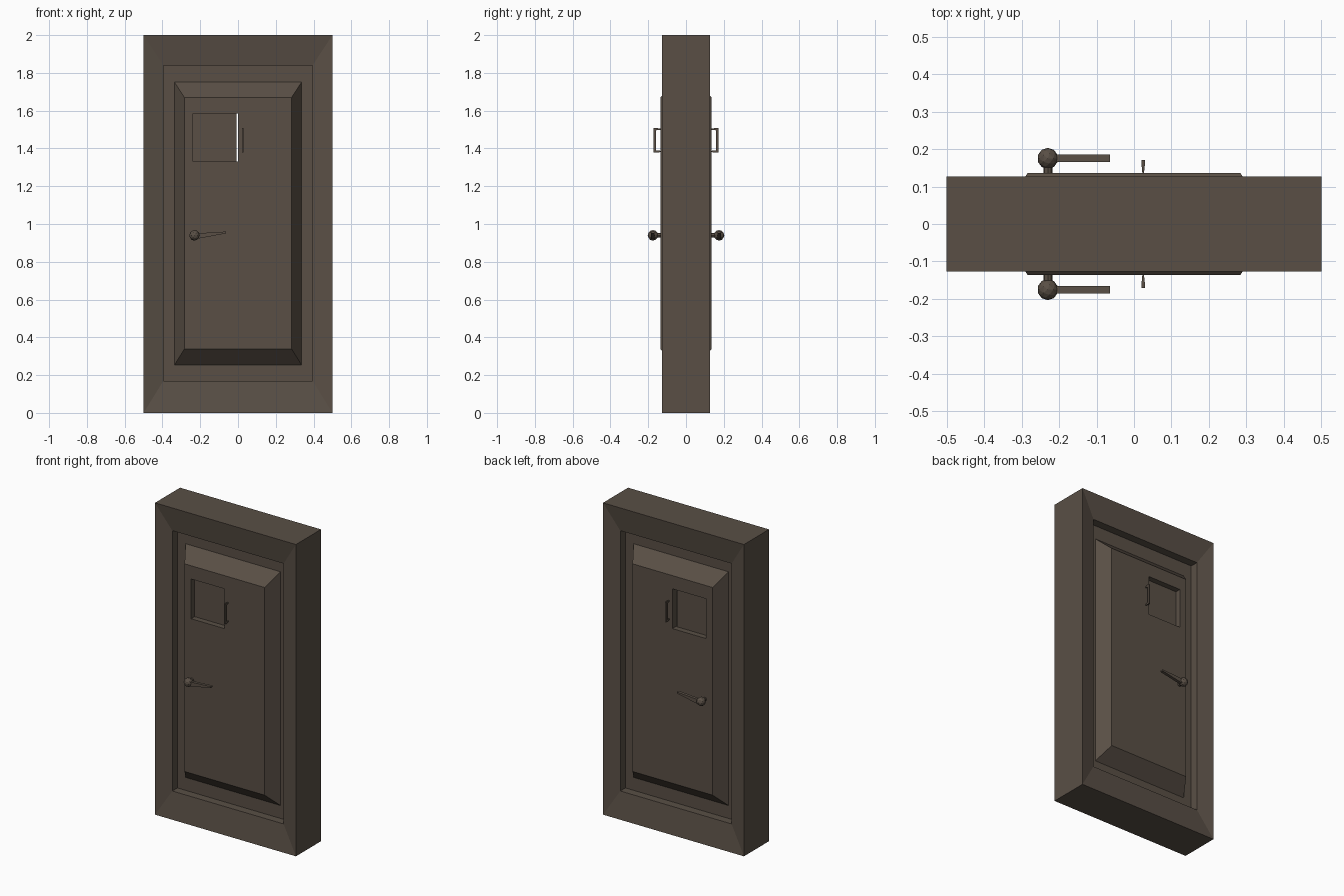
import bpy, bmesh, math
from mathutils import Matrix

if "Cube" in bpy.data.objects:
    bpy.data.objects.remove(bpy.data.objects["Cube"])

mat = bpy.data.materials.new("dark brown")
mat.diffuse_color = (0.1, 0.078, 0.06, 1)
mat.use_nodes = True
mat.node_tree.nodes["Principled BSDF"].inputs["Base Color"].default_value = mat.diffuse_color


def make(name, bm):
    bmesh.ops.recalc_face_normals(bm, faces=bm.faces)
    me = bpy.data.meshes.new(name)
    bm.to_mesh(me)
    bm.free()
    me.materials.append(mat)
    ob = bpy.data.objects.new(name, me)
    bpy.context.collection.objects.link(ob)
    return ob


def rect_loft(name, rings, closed):
    """Join xz rectangles (x0, x1, z0, z1, y) one after another."""
    bm = bmesh.new()
    loops = [[bm.verts.new(p) for p in ((a, y, c), (b, y, c), (b, y, d), (a, y, d))]
             for a, b, c, d, y in rings]
    pairs = list(zip(loops, loops[1:]))
    if closed:
        pairs.append((loops[-1], loops[0]))
    else:
        bm.faces.new(loops[0])
        bm.faces.new(loops[-1])
    for p, q in pairs:
        for i in range(4):
            j = (i + 1) % 4
            bm.faces.new((p[i], p[j], q[j], q[i]))
    return make(name, bm)


def both_sides(half):
    """Add the same rings mirrored to the back."""
    return half + [r[:4] + (-r[4],) for r in reversed(half)]


# Frame with faces sloping in toward the opening
rect_loft("door_frame", both_sides([
    (-0.5, 0.5, 0, 2, -0.127), (-0.395, 0.395, 0.17, 1.84, -0.102)]), True)

# Leaf with raised bevelled panel and a window hole
rect_loft("door_leaf", both_sides([
    (-0.395, 0.395, 0.17, 1.84, -0.05),
    (-0.337, 0.337, 0.253, 1.752, -0.05),
    (-0.284, 0.284, 0.338, 1.67, -0.136),
    (-0.237, 0.001, 1.33, 1.585, -0.136)]), True)

# Sliding shutter, leaving a narrow slit
rect_loft("window_shutter", both_sides([(-0.237, -0.007, 1.33, 1.585, -0.1)]), False)

for s, side in ((-1, "front"), (1, "back")):
    # Shutter pull: bar and two tapered stems
    rect_loft(side + "_shutter_pull", [
        (0.02, 0.029, 1.378, 1.508, s * 0.158),
        (0.02, 0.029, 1.378, 1.508, s * 0.171)], False)
    for z in (1.384, 1.502):
        rect_loft(side + "_pull_stem", [
            (0.023, 0.026, z - 0.003, z + 0.003, s * 0.13),
            (0.02, 0.029, z - 0.006, z + 0.006, s * 0.158)], False)

    # Door handle: knob, stem and tapered lever
    bm = bmesh.new()
    bmesh.ops.create_icosphere(bm, subdivisions=2, radius=0.028,
                               matrix=Matrix.Translation((-0.23, s * 0.175, 0.94)))
    make(side + "_knob", bm)
    bm = bmesh.new()
    bmesh.ops.create_cone(bm, cap_ends=True, segments=8, radius1=0.012, radius2=0.012, depth=0.05,
                          matrix=Matrix.Translation((-0.23, s * 0.15, 0.94))
                          @ Matrix.Rotation(math.pi / 2, 4, 'X'))
    make(side + "_knob_stem", bm)
    bm = bmesh.new()
    pts = [(-0.225, 0.92), (-0.064, 0.95), (-0.064, 0.96), (-0.225, 0.95)]
    face = bm.faces.new([bm.verts.new((x, s * 0.166, z)) for x, z in pts])
    ext = bmesh.ops.extrude_face_region(bm, geom=[face])
    bmesh.ops.translate(bm, vec=(0, s * 0.019, 0),
                        verts=[v for v in ext["geom"] if isinstance(v, bmesh.types.BMVert)])
    if not any(set(f.verts) == set(face.verts) for f in bm.faces):
        bm.faces.new(face.verts)
    make(side + "_lever", bm)
